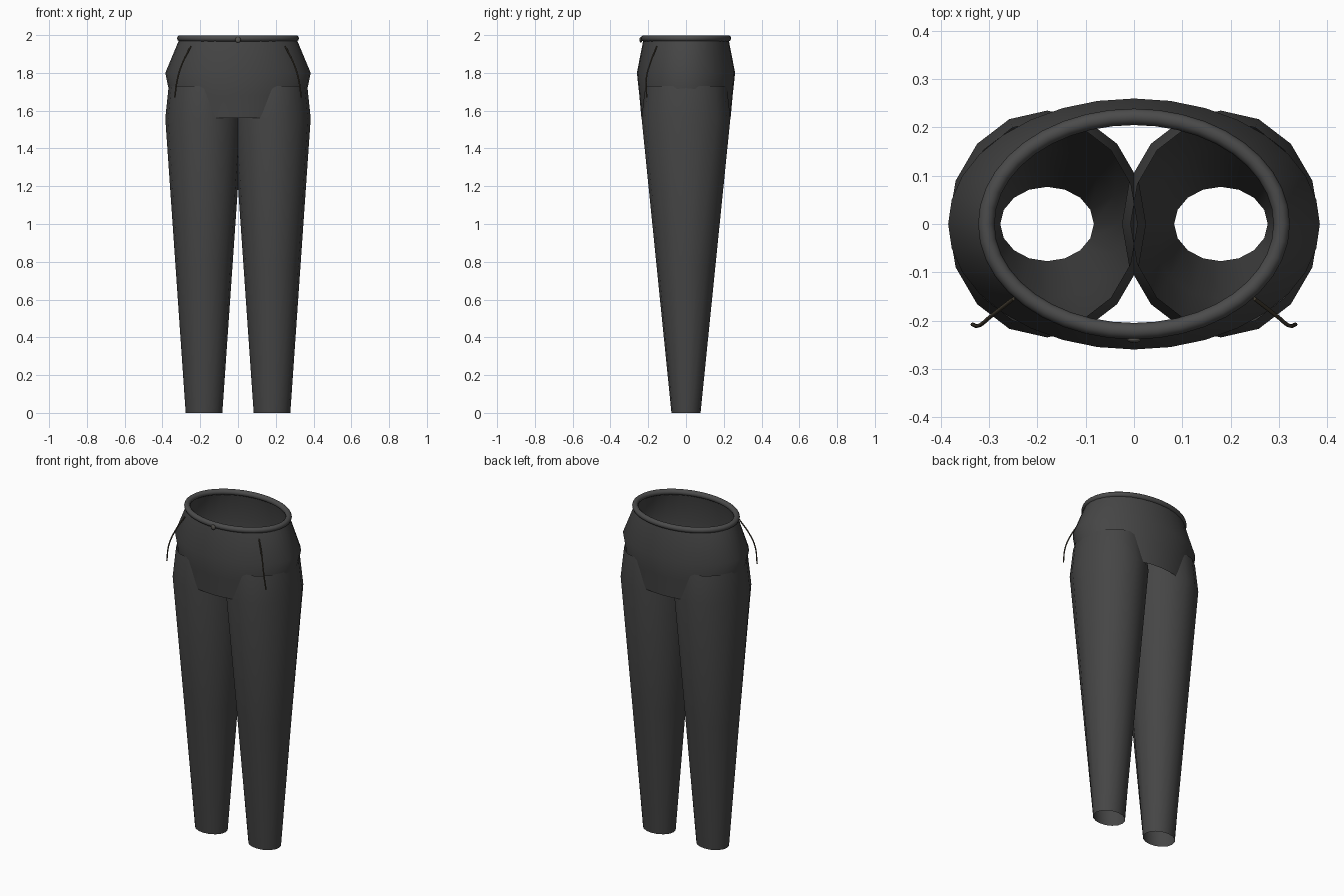
import bpy, bmesh
from math import cos, sin, tau

if "Cube" in bpy.data.objects:
    bpy.data.objects.remove(bpy.data.objects["Cube"])


def material(name, color):
    m = bpy.data.materials.new(name)
    m.use_nodes = True
    m.diffuse_color = color
    m.node_tree.nodes["Principled BSDF"].inputs["Base Color"].default_value = color
    return m


cloth = material("charcoal cloth", (0.06, 0.06, 0.06, 1))
trim = material("waistband grey", (0.07, 0.07, 0.07, 1))
metal = material("dark button", (0.09, 0.085, 0.075, 1))
cord = material("brown piping", (0.055, 0.045, 0.03, 1))


def finish(name, bm, mat):
    mesh = bpy.data.meshes.new(name)
    bm.to_mesh(mesh)
    bm.free()
    obj = bpy.data.objects.new(name, mesh)
    bpy.context.collection.objects.link(obj)
    mesh.materials.append(mat)
    mesh.shade_smooth()
    return obj


def loft(name, rings, sides, mat, closed=False):
    """Skin a stack of elliptical rings given as (x, z, rx, ry)."""
    bm = bmesh.new()
    loops = [[bm.verts.new((x + rx * cos(tau * i / sides), ry * sin(tau * i / sides), z))
              for i in range(sides)] for x, z, rx, ry in rings]
    pairs = list(zip(loops, loops[1:]))
    if closed:
        pairs.append((loops[-1], loops[0]))
    for low, high in pairs:
        for i in range(sides):
            j = (i + 1) % sides
            bm.faces.new((low[i], low[j], high[j], high[i]))
    return finish(name, bm, mat)


# Hip section, open at the waist and crotch
loft("hips", [(0, 1.56, 0.335, 0.236), (0, 1.68, 0.36, 0.247), (0, 1.8, 0.385, 0.26),
              (0, 1.98, 0.31, 0.225)], 32, cloth)

# Rolled waistband
band = [(0, 1.983 + 0.017 * sin(tau * k / 10), 0.306 + 0.017 * cos(tau * k / 10),
         0.222 + 0.017 * cos(tau * k / 10)) for k in range(10)]
loft("waistband", band, 40, trim, closed=True)

# Waist button
bm = bmesh.new()
bmesh.ops.create_uvsphere(bm, u_segments=12, v_segments=8, radius=0.015)
button = finish("waist_button", bm, metal)
button.scale.y = 0.5
button.location = (0, -0.239, 1.975)

for side, label in ((1, "left"), (-1, "right")):
    # Tapered trouser leg
    loft(label + "_leg", [(side * 0.18, 0, 0.097, 0.077), (side * 0.18, 0.78, 0.151, 0.156),
                          (side * 0.18, 1.56, 0.205, 0.235), (side * 0.18, 1.73, 0.187, 0.216)],
         16, cloth)

    # Curved pocket piping
    curve = bpy.data.curves.new(label + "_pocket_piping", "CURVE")
    curve.dimensions = "3D"
    curve.bevel_depth = 0.004
    curve.bevel_resolution = 1
    curve.resolution_u = 5
    curve.use_fill_caps = True
    path = [(0.25, -0.155, 1.94), (0.295, -0.19, 1.85), (0.32, -0.21, 1.77), (0.335, -0.208, 1.67)]
    spline = curve.splines.new("BEZIER")
    spline.bezier_points.add(len(path) - 1)
    for point, (x, y, z) in zip(spline.bezier_points, path):
        point.co = (side * x, y, z)
        point.handle_left_type = point.handle_right_type = "AUTO"
    curve.materials.append(cord)
    bpy.context.collection.objects.link(bpy.data.objects.new(label + "_pocket_piping", curve))
